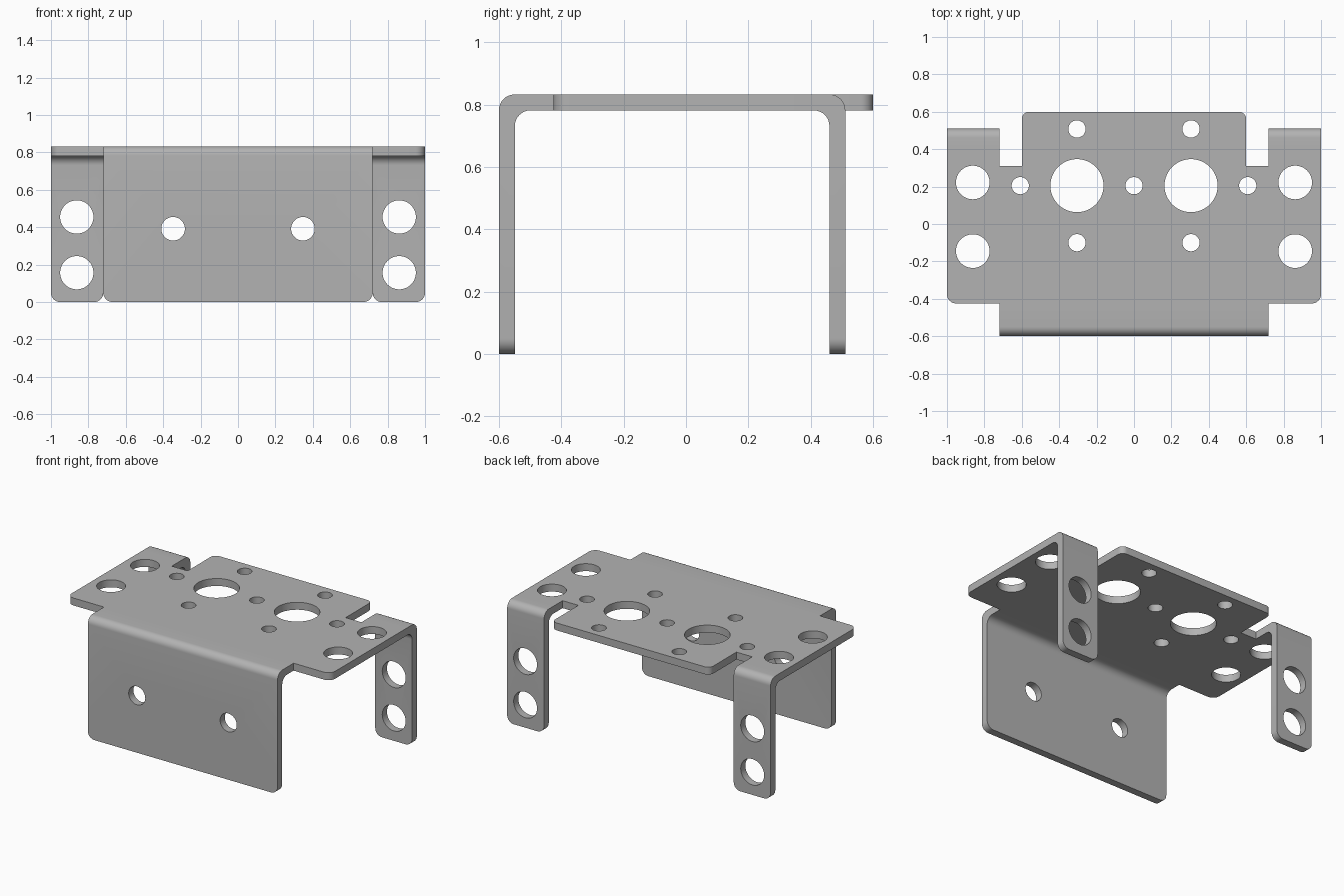
import bpy, bmesh, math
from mathutils import Vector

if "Cube" in bpy.data.objects:
    bpy.data.objects.remove(bpy.data.objects["Cube"], do_unlink=True)

H, T, R = 0.833, 0.051, 0.05      # height, sheet thickness, corner radius
WING_Y, NOTCH_Y = -0.425, 0.31    # front edge of the wings, depth of the rear slots

steel = bpy.data.materials.new("grey_metal")
steel.use_nodes = True
GREY = (0.45, 0.45, 0.45, 1)
steel.diffuse_color = GREY
steel.node_tree.nodes["Principled BSDF"].inputs["Base Color"].default_value = GREY


def rounded(corners, segments=8):
    """Outline from (u, v, radius) corners, each right angle turned into an arc."""
    pts = []
    for i, (u, v, r) in enumerate(corners):
        p = Vector((u, v))
        if r == 0:
            pts.append(p)
            continue
        a = (Vector(corners[i - 1][:2]) - p).normalized()
        b = (Vector(corners[(i + 1) % len(corners)][:2]) - p).normalized()
        for k in range(segments + 1):
            t = k / segments * math.pi / 2
            pts.append(p + r * (a * (1 - math.sin(t)) + b * (1 - math.cos(t))))
    return pts


def prism(name, pts, axis, lo, hi):
    """Extrude a 2D outline along x, y or z."""
    place = {"x": lambda u, v, w: (w, u, v),
             "y": lambda u, v, w: (u, w, v),
             "z": lambda u, v, w: (u, v, w)}[axis]
    bm = bmesh.new()
    face = bm.faces.new([bm.verts.new(place(u, v, lo)) for u, v in pts])
    ext = bmesh.ops.extrude_face_region(bm, geom=[face])
    bmesh.ops.translate(bm, verts=[g for g in ext["geom"] if isinstance(g, bmesh.types.BMVert)],
                        vec=Vector(place(0, 0, hi - lo)))
    bmesh.ops.recalc_face_normals(bm, faces=bm.faces)
    me = bpy.data.meshes.new(name)
    bm.to_mesh(me)
    bm.free()
    me.materials.append(steel)
    ob = bpy.data.objects.new(name, me)
    bpy.context.collection.objects.link(ob)
    return ob


def combine(target, tool, operation):
    """Apply a boolean and drop the tool."""
    mod = target.modifiers.new("cut", "BOOLEAN")
    mod.operation, mod.solver, mod.object = operation, "EXACT", tool
    bpy.context.view_layer.objects.active = target
    bpy.ops.object.modifier_apply(modifier=mod.name)
    bpy.data.objects.remove(tool, do_unlink=True)


def bent_leg(name, outer, inner, x0, x1):
    """Leg folded down from the plate: outer is its outside y, inner the joint y."""
    s = 1 if outer > 0 else -1
    profile = rounded([(inner, H, 0), (outer, H, R), (outer, 0, 0),
                       (outer - s * T, 0, 0), (outer - s * T, H - T, R), (inner, H - T, 0)])
    leg = prism(name, profile, "x", x0, x1)
    bm = bmesh.new()
    bm.from_mesh(leg.data)
    # round the two lower corners
    feet = [e for e in bm.edges if all(v.co.z < 0.001 for v in e.verts)
            and abs(e.verts[0].co.x - e.verts[1].co.x) < 0.001]
    bmesh.ops.bevel(bm, geom=feet, offset=R, segments=8, profile=0.5, affect="EDGES")
    bm.to_mesh(leg.data)
    bm.free()
    return leg


def hole(u, v, r, axis, lo, hi):
    n = 48
    pts = [(u + r * math.cos(k * math.tau / n), v + r * math.sin(k * math.tau / n)) for k in range(n)]
    cutter = prism("hole_cutter", pts, axis, lo, hi)
    cutter.hide_render = True
    combine(bracket, cutter, "DIFFERENCE")


# Top plate with wings, rear slots and rear tongue
half = [(1, WING_Y, R), (1, 0.4, 0), (0.72, 0.4, 0), (0.72, NOTCH_Y, 0),
        (0.6, NOTCH_Y, 0), (0.6, 0.6, 0.04)]
outline = half + [(-x, y, r) for x, y, r in reversed(half)]
bracket = prism("bracket", rounded(outline), "z", H - T, H)

# Front flange and the two rear legs
combine(bracket, bent_leg("front_flange", -0.6, WING_Y, -0.72, 0.72), "UNION")
for x0, x1 in ((-1, -0.72), (0.72, 1)):
    combine(bracket, bent_leg("rear_leg", 0.511, 0.4, x0, x1), "UNION")

# Plate holes
hole(0, 0.205, 0.046, "z", 0.7, 0.9)
for s in (-1, 1):
    for x, y, r in ((0.862, 0.222, 0.09), (0.862, -0.145, 0.09), (0.305, 0.205, 0.142),
                    (0.305, 0.508, 0.046), (0.305, -0.1, 0.046), (0.608, 0.205, 0.046)):
        hole(s * x, y, r, "z", 0.7, 0.9)
    # Flange hole and leg holes
    hole(s * 0.347, 0.392, 0.063, "y", -0.7, -0.5)
    for z in (0.157, 0.455):
        hole(s * 0.862, z, 0.089, "y", 0.4, 0.6)

# Smooth bends with sharp sheet edges
bpy.ops.object.select_all(action="DESELECT")
bracket.select_set(True)
bpy.context.view_layer.objects.active = bracket
bpy.ops.object.shade_smooth_by_angle(angle=math.radians(30))
